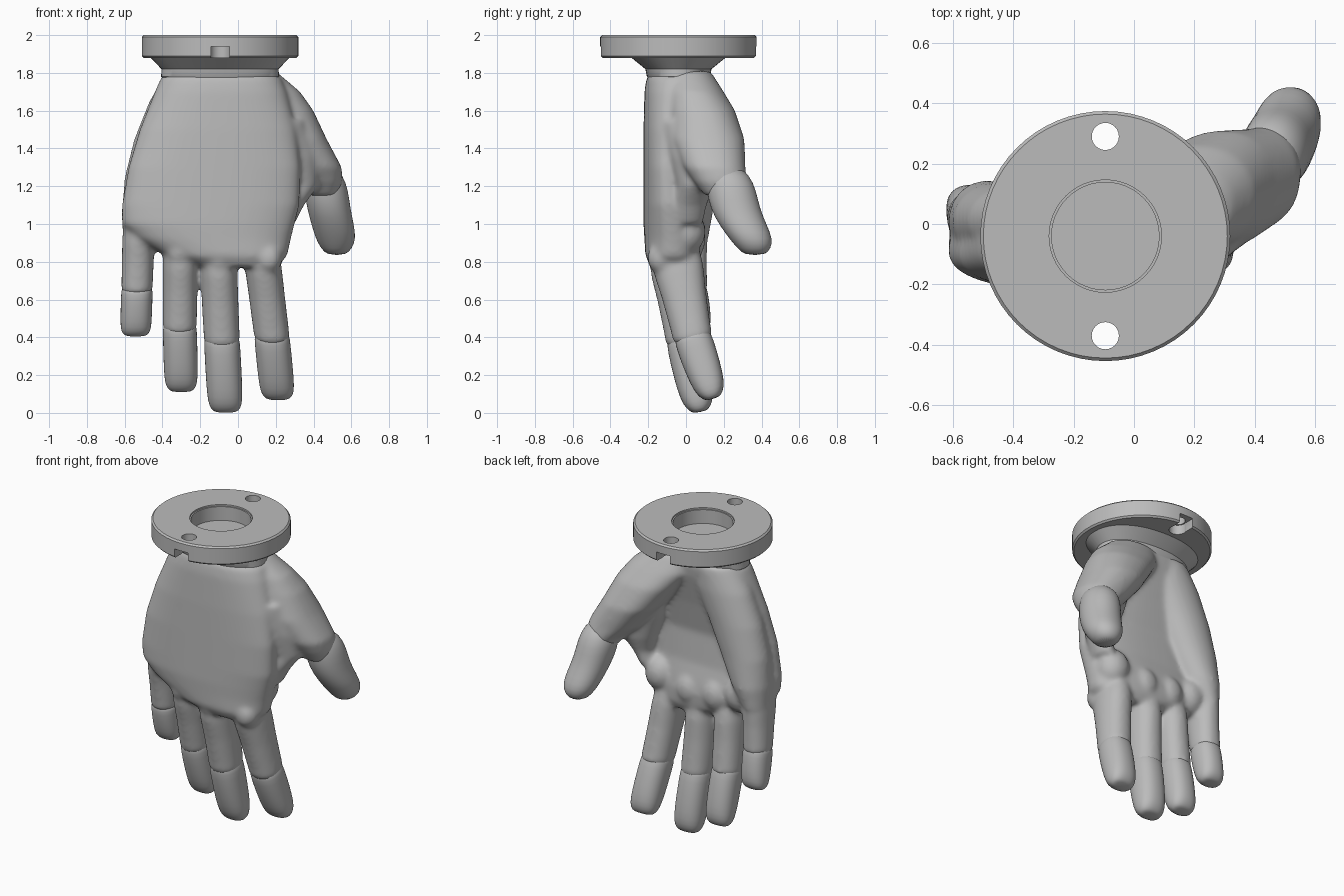
import bpy, bmesh, math
from mathutils import Matrix, Vector

cube = bpy.data.objects.get("Cube")
if cube:
    bpy.data.objects.remove(cube)

grey = bpy.data.materials.new("matte_grey")
grey.use_nodes = True
grey.diffuse_color = (0.5, 0.5, 0.5, 1)
grey.node_tree.nodes["Principled BSDF"].inputs["Base Color"].default_value = (0.5, 0.5, 0.5, 1)


def make(name, bm, smooth=True):
    bmesh.ops.recalc_face_normals(bm, faces=bm.faces)
    for f in bm.faces:
        f.smooth = smooth
    me = bpy.data.meshes.new(name)
    bm.to_mesh(me)
    bm.free()
    me.materials.append(grey)
    ob = bpy.data.objects.new(name, me)
    bpy.context.collection.objects.link(ob)
    return ob


def loft(bm, sections, power=2.0, sides=24, tilt=0.0):
    """Closed skin through superellipses (x, y, z, rx, ry), rising by tilt along y."""
    rings = []
    for x, y, z, rx, ry in sections:
        ring = []
        for i in range(sides):
            a = math.tau * i / sides
            c, s = math.cos(a), math.sin(a)
            dx = rx * math.copysign(abs(c) ** (2 / power), c)
            dy = ry * math.copysign(abs(s) ** (2 / power), s)
            ring.append(bm.verts.new((x + dx, y + dy, z + tilt * dy)))
        rings.append(ring)
    for lo, hi in zip(rings, rings[1:]):
        for i in range(sides):
            j = (i + 1) % sides
            bm.faces.new((lo[i], lo[j], hi[j], hi[i]))
    bm.faces.new(rings[0])
    bm.faces.new(rings[-1])


def ball(bm, x, y, z, r, stretch=1.0):
    m = Matrix.Translation((x, y, z)) @ Matrix.Diagonal((r, r, r * stretch, 1))
    bmesh.ops.create_uvsphere(bm, u_segments=20, v_segments=12, radius=1, matrix=m)


def subsurf(ob):
    mod = ob.modifiers.new("soften", "SUBSURF")
    mod.levels = mod.render_levels = 1


# Hand: back slab, heel ridge, thumb root, web and pads fused together
hand = bmesh.new()
slab = [(1.8, -.38, .19, -.19, .13), (1.77, -.41, .23, -.21, .13),
        (1.70, -.44, .26, -.22, .12), (1.5, -.52, .31, -.225, .07),
        (1.3, -.58, .33, -.225, .03), (1.1, -.615, .325, -.225, .045),
        (1.0, -.615, .3, -.225, .07), (.92, -.54, .28, -.22, .085),
        (.83, -.38, .26, -.215, .08), (.77, -.2, .2, -.18, .05)]
loft(hand, [((a + b) / 2, (c + d) / 2, z, (b - a) / 2, (d - c) / 2)
            for z, a, b, c, d in slab], power=2.4, sides=48)
loft(hand, [(-.22, .0, 1.8, .16, .13), (-.28, .01, 1.65, .19, .13),
            (-.37, .01, 1.45, .18, .13), (-.44, .01, 1.25, .16, .13),
            (-.49, .01, 1.07, .125, .135), (-.53, .01, .93, .08, .11)])
loft(hand, [(.04, .01, 1.81, .16, .12), (.12, .05, 1.7, .21, .15),
            (.195, .085, 1.6, .205, .175), (.285, .115, 1.45, .185, .195),
            (.39, .15, 1.3, .16, .165), (.44, .185, 1.22, .115, .14),
            (.45, .2, 1.15, .08, .1)], 2.25)
loft(hand, [(.22, .0, 1.55, .14, .14), (.28, .04, 1.35, .15, .13),
            (.305, .05, 1.2, .12, .1), (.28, .02, 1.1, .07, .09),
            (.24, .0, 1.0, .06, .09)])
for x, z in ((-.41, .97), (-.24, .93), (-.05, .92), (.17, .96)):
    ball(hand, x, .0, z, .105, 1.15)
# Knuckles
for x, y, z in ((.16, -.13, .82), (-.1, -.13, .82), (-.31, -.12, .86), (-.54, -.05, 1.0)):
    ball(hand, x, y, z, .075, 1.15)


# Fingers: lower segment grows out of the hand, tip segment is bent and rounded
def finger(name, base, joint, tip, w):
    base, joint, tip = Vector(base), Vector(joint), Vector(tip)

    def segment(bm, a, b, steps, power):
        lean = (b.y - a.y) / (a.z - b.z)
        rows = []
        for t, sx, sy in steps:
            p = a.lerp(b, t)
            rows.append((p.x, p.y, p.z, w * sx, w * sy / (1 + lean * lean)))
        loft(bm, rows, power, tilt=lean)

    segment(hand, base, joint, ((-.12, .7, .8), (0, 1, 1.4), (.2, 1.03, 1.43),
                                (.5, 1.01, 1.27), (.85, 1, 1.16), (1, .99, 1.13),
                                (1.06, .8, .9)), 2.2)
    bm = bmesh.new()
    segment(bm, joint, tip, ((-.12, .8, .9), (-.03, .98, 1.06), (.1, 1, 1.13),
                             (.5, 1, 1.08), (.78, .98, .95), (.91, .9, .75),
                             (.98, .72, .5), (1, .5, .3)), 2.3)
    subsurf(make(name + "_tip", bm))


finger("index_finger", (.125, -.055, .84), (.18, .035, .4), (.212, .145, .075), .095)
finger("middle_finger", (-.105, -.06, .82), (-.085, 0, .38), (-.065, .075, .005), .096)
finger("ring_finger", (-.305, -.055, .85), (-.308, .01, .45), (-.3, .09, .115), .091)
finger("little_finger", (-.525, -.01, .97), (-.535, .02, .65), (-.542, .065, .408), .084)

hand_body = make("hand_body", hand)
mod = hand_body.modifiers.new("fuse", "REMESH")
mod.mode = "VOXEL"
mod.voxel_size = .012
mod.use_smooth_shade = True
mod = hand_body.modifiers.new("blend", "SMOOTH")
mod.factor = .5
mod.iterations = 18

# Thumb tip
bm = bmesh.new()
loft(bm, [(.45, .2, 1.31, .05, .07), (.457, .222, 1.26, .1, .115),
          (.466, .24, 1.18, .118, .132), (.481, .26, 1.08, .115, .132),
          (.503, .305, .99, .113, .126), (.518, .345, .92, .106, .115),
          (.522, .362, .87, .083, .088), (.522, .365, .835, .048, .055)], 2.1)
subsurf(make("thumb_tip", bm))

# Wrist collar
CX, CY = -.095, -.04
bm = bmesh.new()
loft(bm, [(CX, CY, 1.72, .26, .13), (CX, CY, 1.78, .312, .167), (CX, CY, 1.82, .31, .175),
          (CX, CY, 1.885, .372, .255)], 2.2, 48)
collar = make("wrist_collar", bm)


# Mounting flange with centre bore, bolt holes and edge slots
def drum(x, y, z0, z1, r, sides):
    bm = bmesh.new()
    bmesh.ops.create_cone(bm, cap_ends=True, segments=sides, radius1=r, radius2=r,
                          depth=z1 - z0, matrix=Matrix.Translation((x, y, (z0 + z1) / 2)))
    return bm


bm = drum(CX, CY, 1.88, 2.0, .414, 64)
rim = [e for e in bm.edges if len({round(v.co.z, 3) for v in e.verts}) == 1]
bmesh.ops.bevel(bm, geom=rim, offset=.01, segments=1, affect="EDGES")
flange = make("mounting_flange", bm, False)

cutters = [make("bore_cutter", drum(CX, CY, 1.9, 2.1, .178, 48), False),
           make("bore_lip_cutter", drum(CX, CY, 1.99, 2.1, .186, 48), False)]
for side in (-1, 1):
    hy = CY + side * .33
    cutters.append(make("bolt_cutter", drum(CX, hy, 1.8, 2.1, .045, 24), False))
    cutters.append(make("recess_cutter", drum(CX, hy, 1.8, 1.942, .052, 24), False))
    bm = bmesh.new()
    bmesh.ops.create_cube(bm, size=1, matrix=Matrix.Translation((CX, hy + side * .1, 1.865))
                          @ Matrix.Diagonal((.098, .2, .15, 1)))
    cutters.append(make("slot_cutter", bm, False))

bpy.context.view_layer.objects.active = flange
for c in cutters:
    c.hide_render = True
    mod = flange.modifiers.new("cut", "BOOLEAN")
    mod.operation = "DIFFERENCE"
    mod.solver = "EXACT"
    mod.object = c
    bpy.ops.object.modifier_apply(modifier=mod.name)
    bpy.data.objects.remove(c)

# Smooth shading with crisp machined edges
for ob in bpy.context.selected_objects:
    ob.select_set(False)
for ob in (flange, collar):
    ob.select_set(True)
bpy.ops.object.shade_smooth_by_angle(angle=math.radians(30))
